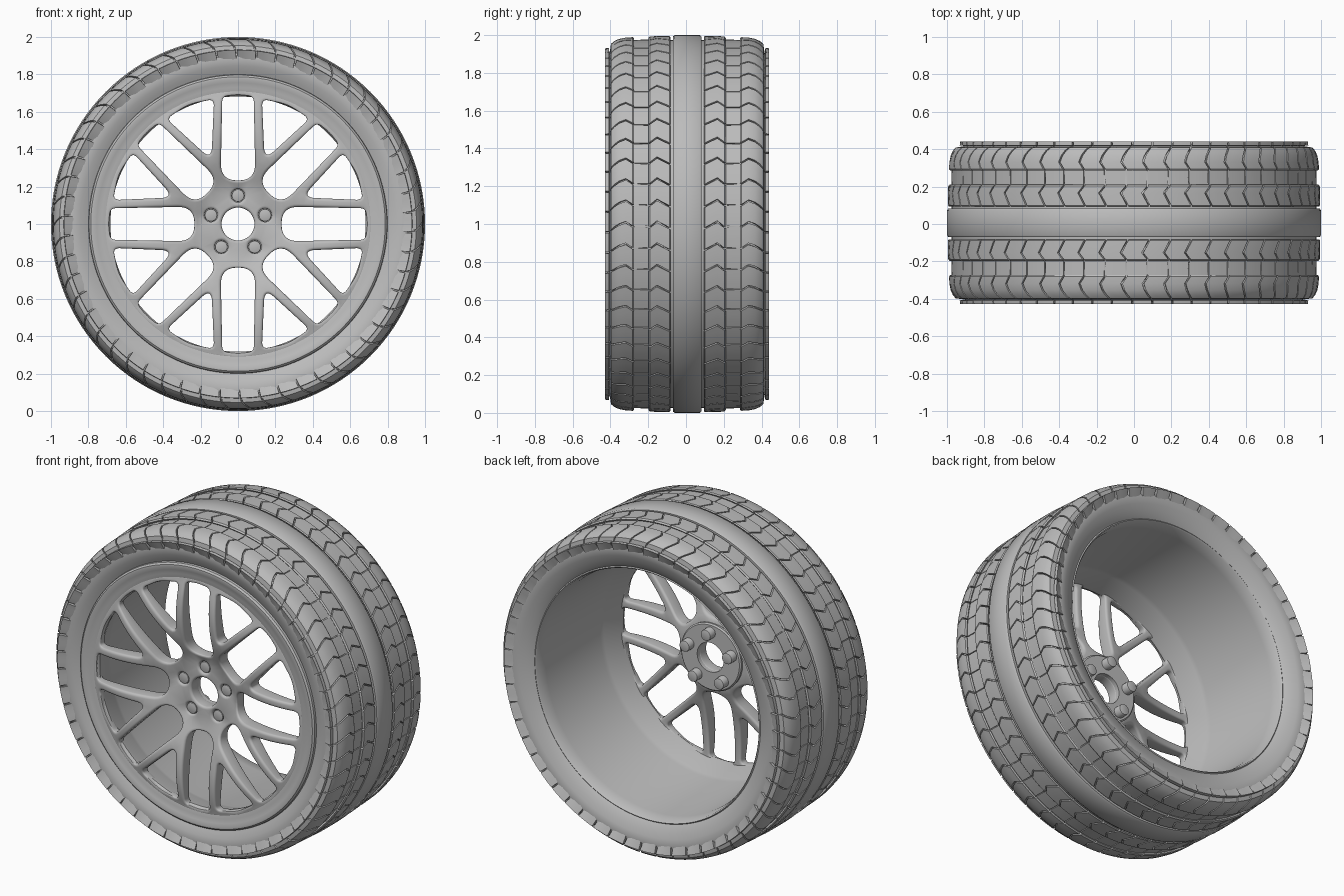
import bpy, bmesh, math
from math import sin, cos, pi, tau
from mathutils import Vector

cube = bpy.data.objects.get("Cube")
if cube:
    bpy.data.objects.remove(cube, do_unlink=True)

grey = bpy.data.materials.new("plain_grey")
grey.use_nodes = True
grey.diffuse_color = (0.5, 0.5, 0.5, 1)
grey.node_tree.nodes["Principled BSDF"].inputs["Base Color"].default_value = grey.diffuse_color

TYRE_Y = 0.006  # the tyre sits slightly behind the wheel centre


def add_object(name, data, y=0):
    obj = bpy.data.objects.new(name, data)
    bpy.context.scene.collection.objects.link(obj)
    obj.location = (0, y, 1)
    data.materials.append(grey)
    return obj


def bake(obj):
    """Turn curves and modifiers into plain mesh."""
    bpy.ops.object.select_all(action='DESELECT')
    obj.select_set(True)
    bpy.context.view_layer.objects.active = obj
    bpy.ops.object.convert(target='MESH')
    return bpy.context.view_layer.objects.active


def finish(obj, angle=35):
    """Bake, then smooth all but sharp edges."""
    bake(obj)
    bpy.ops.object.shade_smooth_by_angle(angle=math.radians(angle))


def mesh_object(name, bm, y=0):
    mesh = bpy.data.meshes.new(name)
    bm.to_mesh(mesh)
    bm.free()
    return add_object(name, mesh, y)


def around(r, y, a):
    return Vector((r * cos(a), y, r * sin(a)))


def lathe(name, profile, n=128, shift=0):
    """Revolve a closed (y, r) profile about the axle."""
    bm = bmesh.new()
    rings = [[bm.verts.new(around(r, y, tau * k / n)) for y, r in profile] for k in range(n)]
    m = len(profile)
    for k in range(n):
        a, b = rings[k], rings[(k + 1) % n]
        for i in range(m):
            j = (i + 1) % m
            bm.faces.new((a[i], a[j], b[j], b[i]))
    bmesh.ops.recalc_face_normals(bm, faces=bm.faces)
    finish(mesh_object(name, bm, shift))


def tread_band(name, section, side, gap, depth, count=54, steps=3):
    """Ring of tread blocks; section lists (y, r, angular lead of the sipe)."""
    pts = sorted((y * side, r, lead) for y, r, lead in section)
    pitch = tau / count
    bm = bmesh.new()
    for k in range(count):
        grid = [[bm.verts.new(around(r, y, k * pitch + lead + (pitch - gap) * s / steps))
                 for s in range(steps + 1)] for y, r, lead in pts]
        for a, b in zip(grid, grid[1:]):
            for s in range(steps):
                bm.faces.new((a[s], b[s], b[s + 1], a[s + 1]))
    obj = mesh_object(name, bm, TYRE_Y)
    solid = obj.modifiers.new("thickness", 'SOLIDIFY')
    solid.thickness = depth
    solid.offset = -1
    finish(obj)


# Tyre carcass with the floor of the grooves
half = [(0.06, 0.975), (0.2, 0.975), (0.21, 0.968), (0.28, 0.968), (0.34, 0.969),
        (0.375, 0.958), (0.4, 0.937), (0.41, 0.912), (0.414, 0.88), (0.406, 0.845),
        (0.393, 0.815)]
front_half = [(-y, r) for y, r in reversed(half)]
lathe("tyre_carcass", [(-0.3, 0.79), (-0.385, 0.798)] + front_half + half
      + [(0.38, 0.785), (0.365, 0.765), (0.3, 0.765)], shift=TYRE_Y)

# Solid centre rib
lathe("tread_centre_rib", [(-0.076, 0.95), (-0.076, 0.993), (-0.066, 1), (0.066, 1),
                           (0.076, 0.993), (0.076, 0.95)], shift=TYRE_Y)

# Chevron ribs, low bands in the wide grooves, and shoulder blocks
chevron = [(0.088, 0.99, -0.02), (0.094, 0.995, -0.018), (0.16, 0.995, 0.017),
           (0.197, 0.993, -0.012), (0.205, 0.985, -0.013)]
low_band = [(0.2, 0.976, -0.012), (0.287, 0.975, -0.01)]
shoulder = [(0.28, 0.984, -0.012), (0.288, 0.989, -0.01), (0.325, 0.987, 0.014),
            (0.36, 0.98, 0.002), (0.385, 0.969, -0.014), (0.403, 0.954, -0.03),
            (0.414, 0.932, -0.043), (0.411, 0.9, -0.048)]
for label, side in (("front", -1), ("back", 1)):
    tread_band(label + "_chevron_rib", chevron, side, 0.009, 0.025)
    tread_band(label + "_groove_band", low_band, side, 0.005, 0.012)
    tread_band(label + "_shoulder_blocks", shoulder, side, 0.009, 0.02)

# Rim: front lip, shallow face, cone and wide barrel open at the back
lathe("rim", [(-0.375, 0.8), (-0.393, 0.797), (-0.402, 0.787), (-0.403, 0.775), (-0.396, 0.755),
              (-0.39, 0.73), (-0.388, 0.705), (-0.382, 0.69), (-0.368, 0.682), (-0.35, 0.684),
              (-0.23, 0.722), (-0.205, 0.728), (0.3, 0.745), (0.37, 0.755), (0.378, 0.762),
              (0.37, 0.772), (0.3, 0.78), (-0.3, 0.795)])


def rounded(corners, step=0.03):
    """Closed outline from (x, y, cut) corners, rounded and evenly divided."""
    path = []
    n = len(corners)
    for i, (x, y, cut) in enumerate(corners):
        p = Vector((x, y))
        a = p + (Vector(corners[i - 1][:2]) - p).normalized() * cut
        b = p + (Vector(corners[(i + 1) % n][:2]) - p).normalized() * cut
        path += [a * (1 - t) ** 2 + p * 2 * t * (1 - t) + b * t * t
                 for t in (s / 8 for s in range(9))]
    out = []
    for p, q in zip(path, path[1:] + path[:1]):
        parts = max(1, round((q - p).length / step))
        if (q - p).length > 0.0005:
            out += [p.lerp(q, s / parts) for s in range(parts)]
    return out


def circle(radius, n, centre=(0, 0)):
    return [Vector((centre[0] + radius * cos(tau * k / n),
                    centre[1] + radius * sin(tau * k / n))) for k in range(n)]


def turned(points, angle):
    return [Vector((p.x * cos(angle) - p.y * sin(angle),
                    p.x * sin(angle) + p.y * cos(angle))) for p in points]


# Spoke wheel: flat outline with holes, then arched by radius
slot = rounded([(-0.084, 0.682, 0.03), (0, 0.692, 0.03), (0.084, 0.682, 0.03),
                (0.093, 0.233, 0.09), (-0.093, 0.233, 0.09)])
top = turned([Vector((0.128, 0.668))], pi / 8)[0]
fork = rounded([(0, 0.371, 0.07), (top.x, top.y, 0.035), (0, 0.692, 0.05),
                (-top.x, top.y, 0.035)])
bolt_spots = [(0.152 * sin(tau * k / 5), 0.152 * cos(tau * k / 5)) for k in range(5)]

outlines = [circle(0.715, 128), circle(0.088, 48)]
outlines += [circle(0.036, 20, spot) for spot in bolt_spots]
for k in range(8):
    outlines += [turned(slot, k * pi / 4), turned(fork, (k + 0.5) * pi / 4)]

SKEW = pi / 16  # keeps every spoke off the fill's scan direction
bevel = 0.016
curve = bpy.data.curves.new("spokes", 'CURVE')
curve.dimensions = '2D'
curve.fill_mode = 'BOTH'
curve.extrude = 0.03
curve.bevel_depth = bevel
curve.bevel_resolution = 3
curve.offset = -bevel
for outline in outlines:
    spline = curve.splines.new('POLY')
    spline.points.add(len(outline) - 1)
    for point, p in zip(spline.points, turned(outline, SKEW)):
        point.co = (p.x, p.y, 0, 1)
    spline.use_cyclic_u = True
spokes = bake(add_object("spokes", curve))

bm = bmesh.new()
bm.from_mesh(spokes.data)
bmesh.ops.remove_doubles(bm, verts=bm.verts, dist=0.0004)
bm.normal_update()
caps = [f for f in bm.faces if abs(f.normal.z) > 0.999]
flat = set(caps)
inner = [e for e in bm.edges if len(e.link_faces) == 2 and flat.issuperset(e.link_faces)]
bmesh.ops.beautify_fill(bm, faces=caps, edges=inner)
reach = max(v.co.z for v in bm.verts)
for v in bm.verts:
    level = v.co.z
    x, z = turned([v.co.xy], -SKEW)[0]
    u = min(1, max(0, (math.hypot(x, z) - 0.2) / 0.5))
    front = -0.33 - 0.28 * u + 0.22 * u * u
    back = -0.255 - 0.2 * u + 0.11 * u * u
    t = (level / reach + 1) / 2
    v.co = (x, back + (front - back) * t, z)
bmesh.ops.recalc_face_normals(bm, faces=bm.faces)
bm.to_mesh(spokes.data)
bm.free()
finish(spokes, 40)

# Hub pad behind the spokes and the five wheel bolts
lathe("hub_pad", [(-0.28, 0.09), (-0.28, 0.2), (-0.245, 0.205), (-0.237, 0.197),
                  (-0.237, 0.09)], 64)
for k, (x, z) in enumerate(bolt_spots):
    bpy.ops.mesh.primitive_cylinder_add(vertices=20, radius=0.034, depth=0.135,
                                        location=(x, -0.2555, 1 + z), rotation=(pi / 2, 0, 0))
    bolt = bpy.context.object
    bolt.name = "wheel_bolt_%d" % (k + 1)
    bolt.data.materials.append(grey)
    soft = bolt.modifiers.new("soft_edge", 'BEVEL')
    soft.width = 0.006
    soft.segments = 2
    finish(bolt)
